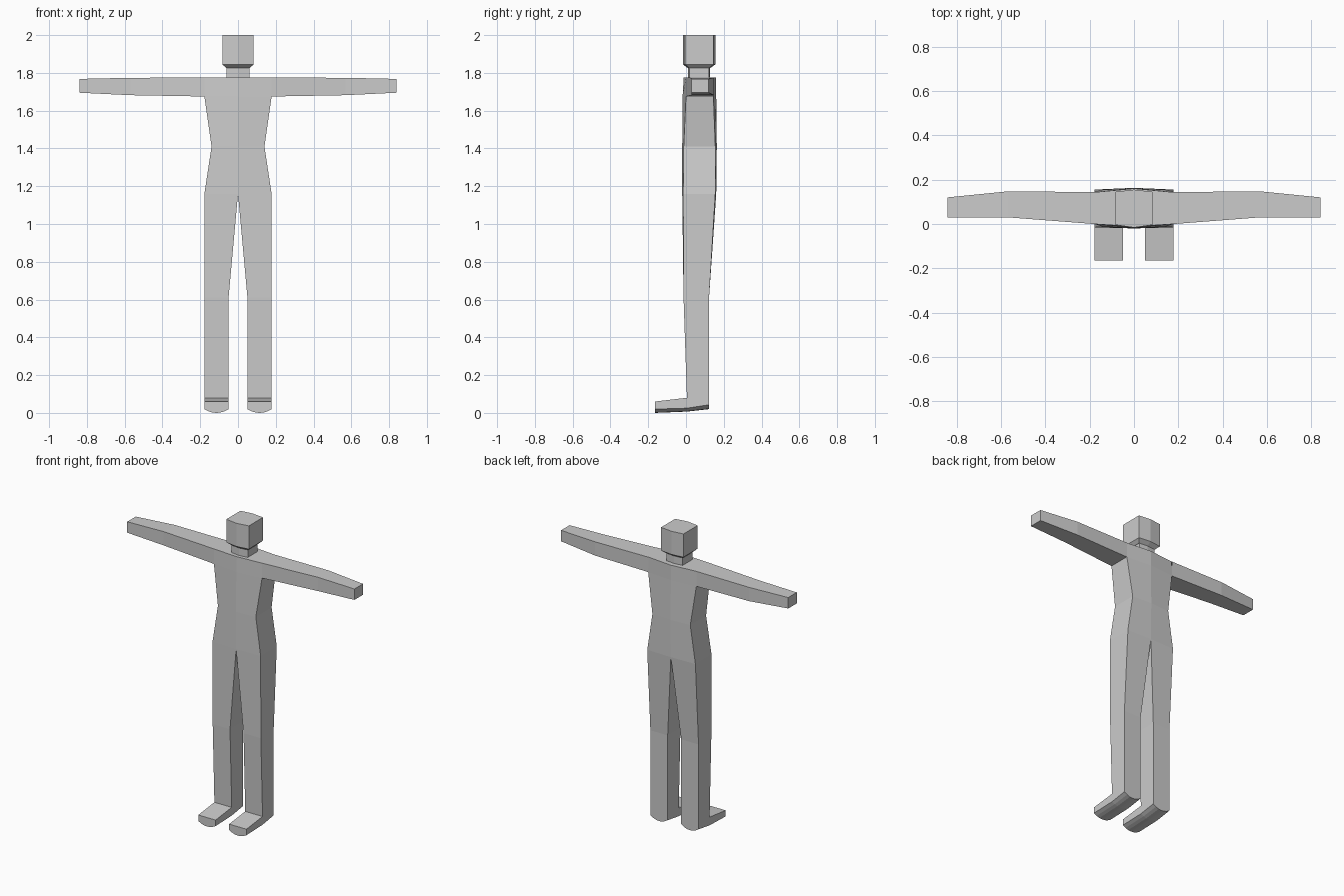
import bpy, bmesh

if "Cube" in bpy.data.objects:
    bpy.data.objects.remove(bpy.data.objects["Cube"])


def loft(name, rings, start=False, end=False, skip=()):
    """Skin equal-sized rings of the +x half, then mirror across x = 0."""
    bm = bmesh.new()
    vs = [[bm.verts.new(p) for p in ring] for ring in rings]
    n = len(rings[0])
    for i in range(len(vs) - 1):
        for j in range(n):
            quad = [vs[i][j], vs[i][(j + 1) % n], vs[i + 1][(j + 1) % n], vs[i + 1][j]]
            on_seam = all(abs(v.co.x) < 1e-5 for v in quad)
            if not on_seam and (i, j) not in skip:
                bm.faces.new(quad)
    if start:
        bm.faces.new(vs[0])
    if end:
        bm.faces.new(vs[-1])
    bmesh.ops.recalc_face_normals(bm, faces=bm.faces[:])
    mesh = bpy.data.meshes.new(name)
    bm.to_mesh(mesh)
    bm.free()
    obj = bpy.data.objects.new(name, mesh)
    bpy.context.collection.objects.link(obj)
    mod = obj.modifiers.new("mirror", 'MIRROR')
    mod.merge_threshold = 0.0005
    return obj


def level(z, xi, xo, fi, fo, bo, bi):
    """Horizontal ring: inner front, outer front, outer back, inner back."""
    return [(xi, fi, z), (xo, fo, z), (xo, bo, z), (xi, bi, z)]


def upright(x, front, back, low, high):
    return [(x, front, low), (x, back, low), (x, back, high), (x, front, high)]


def foot_ring(y, top, edge, drop):
    """Foot slice with a flat top and a rounded sole."""
    xi, xo = 0.05, 0.178
    sole = []
    for k in range(7):
        t = k / 3 - 1
        sole.append((xi + (xo - xi) * k / 6, y, edge - drop * (1 - t * t)))
    return [(xi, y, top)] + sole + [(xo, y, top)]


# legs, ankle to crotch
hip = level(1.16, 0, 0.178, -0.02, -0.015, 0.155, 0.16)
loft("legs", [
    level(0.08, 0.05, 0.178, 0.005, 0.005, 0.122, 0.122),
    level(0.61, 0.05, 0.178, -0.013, -0.013, 0.122, 0.122),
    hip])

# torso, open at the side where the arm joins
loft("torso", [
    hip,
    level(1.41, 0, 0.14, -0.02, -0.012, 0.155, 0.163),
    level(1.675, 0, 0.178, -0.018, 0.0, 0.145, 0.16),
    level(1.775, 0, 0.178, -0.012, 0.0, 0.143, 0.16)],
    end=True, skip={(2, 1)})

# arms, shoulder to wrist
loft("arms", [
    upright(0.178, 0.0, 0.144, 1.675, 1.775),
    upright(0.57, 0.03, 0.147, 1.682, 1.774),
    upright(0.84, 0.03, 0.12, 1.695, 1.768)], end=True)

# feet
loft("feet", [
    foot_ring(-0.165, 0.06, 0.02, 0.02),
    foot_ring(0.005, 0.08, 0.025, 0.018),
    foot_ring(0.122, 0.08, 0.043, 0.023)],
    start=True, end=True, skip={(1, 8)})

# neck
loft("neck", [
    level(1.775, 0, 0.06, 0.01, 0.018, 0.122, 0.128),
    level(1.828, 0, 0.06, 0.01, 0.018, 0.122, 0.128)])

# head with tapered jaw
loft("head", [
    level(1.825, 0, 0.062, 0.01, 0.018, 0.122, 0.128),
    level(1.845, 0, 0.083, -0.016, -0.004, 0.145, 0.155),
    level(2.0, 0, 0.083, -0.016, -0.004, 0.145, 0.155)],
    start=True, end=True)
